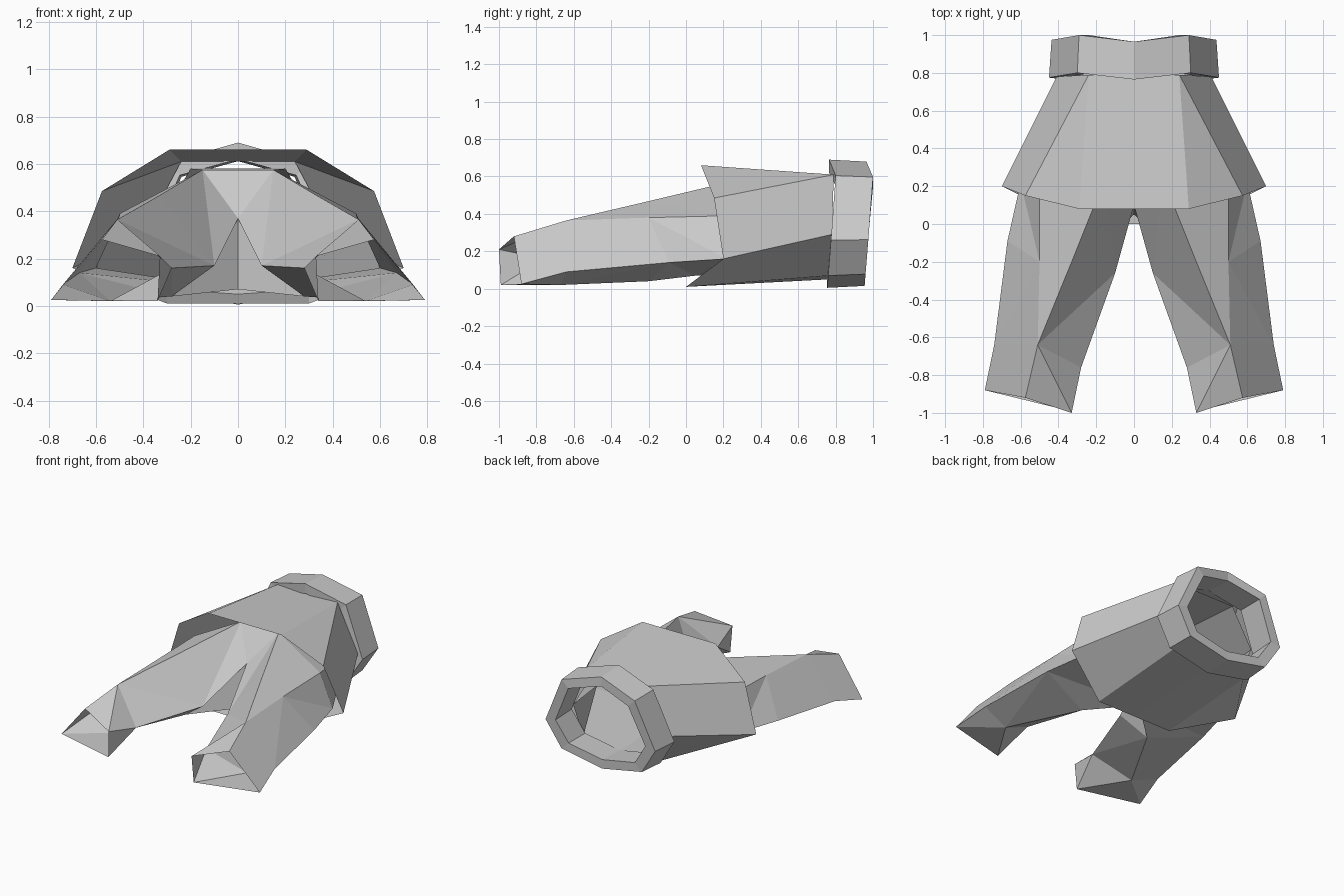
import bpy
import bmesh

cube = bpy.data.objects.get("Cube")
if cube:
    bpy.data.objects.remove(cube, do_unlink=True)

grey = bpy.data.materials.new("cloth grey")
grey.use_nodes = True
colour = (0.6, 0.6, 0.6, 1)
grey.diffuse_color = colour
grey.node_tree.nodes["Principled BSDF"].inputs["Base Color"].default_value = colour


def loft(name, sections, closed=False, facet=False, extra=None):
    """Skin equal-length sections on the +x half, then mirror across x = 0."""
    bm = bmesh.new()
    rows = [[bm.verts.new(p) for p in s] for s in sections]
    n = len(rows[0])
    for r, (a, b) in enumerate(zip(rows, rows[1:])):
        for i in range(n if closed else n - 1):
            j = (i + 1) % n
            if not facet:
                bm.faces.new((a[i], a[j], b[j], b[i]))
            elif r % 2:  # folds alternate direction from row to row
                bm.faces.new((a[i], a[j], b[j]))
                bm.faces.new((a[i], b[j], b[i]))
            else:
                bm.faces.new((a[i], a[j], b[i]))
                bm.faces.new((a[j], b[j], b[i]))
    if extra:
        extra(bm, rows)
    bmesh.ops.remove_doubles(bm, verts=bm.verts, dist=0.001)
    bmesh.ops.recalc_face_normals(bm, faces=bm.faces)
    mesh = bpy.data.meshes.new(name)
    bm.to_mesh(mesh)
    bm.free()
    mesh.materials.append(grey)
    obj = bpy.data.objects.new(name, mesh)
    bpy.context.collection.objects.link(obj)
    mirror = obj.modifiers.new("Mirror", "MIRROR")
    mirror.use_mirror_merge = True


# Waistband: eight-sided thick ring
outer_front = [(0, .765, .69), (.30, .80, .605), (.45, .775, .26), (.33, .76, .07), (0, .755, .005)]
outer_back = [(x * .97, y + .20, .34 + (z - .34) * .97) for x, y, z in outer_front]


def inset(points):
    return [(x * .82, y, .34 + (z - .34) * .8) for x, y, z in points]


loft("waistband", [outer_front, outer_back, inset(outer_back), inset(outer_front), outer_front])

# Flared hip panel: an open sheet from the waist to the hem
hem = [(0, .08, .66), (.29, .08, .66), (.575, .15, .485), (.70, .20, .16), (.30, 0, .01), (0, 0, .01)]
waist = [(0, .79, .61), (.24, .79, .61), (.24, .79, .61), (.41, .78, .29), (.30, .76, .07), (0, .76, .05)]
loft("hip_panel", [hem, waist])

# Legs, open at the cuffs: outer edge, side, top ridge, inner edge, bottom edge
cuff = [(.79, -.88, .025), (.575, -.92, .28), (.575, -.92, .28), (.33, -1, .21), (.34, -.99, .02)]
knee = [(.74, -.64, .09), (.51, -.64, .365), (.51, -.64, .365), (.28, -.76, .16), (.54, -.67, .02)]
thigh = [(.67, -.09, .14), (.50, -.20, .38), (.33, -.20, .468), (.10, -.26, .17), (.28, -.20, .04)]
hip = [(.60, .22, .16), (.50, .22, .39), (.15, .25, .575), (0, .10, .37), (0, .05, .07)]


def crotch_front(bm, rows):
    # Triangle between the two ridges
    centre = bm.verts.new((0, .25, .575))
    bm.faces.new((rows[-1][2], centre, rows[-1][3]))


loft("legs", [cuff, knee, thigh, hip], closed=True, facet=True, extra=crotch_front)

# Seat: inner sheet from the legs up to the waistband
seat_front = [(0, .25, .575), hip[2], hip[1], hip[0], hip[4]]
seat_back = [(0, .77, .58), (.20, .77, .58), (.36, .77, .31), (.28, .77, .10), (0, .77, .07)]
loft("seat", [seat_front, seat_back])
